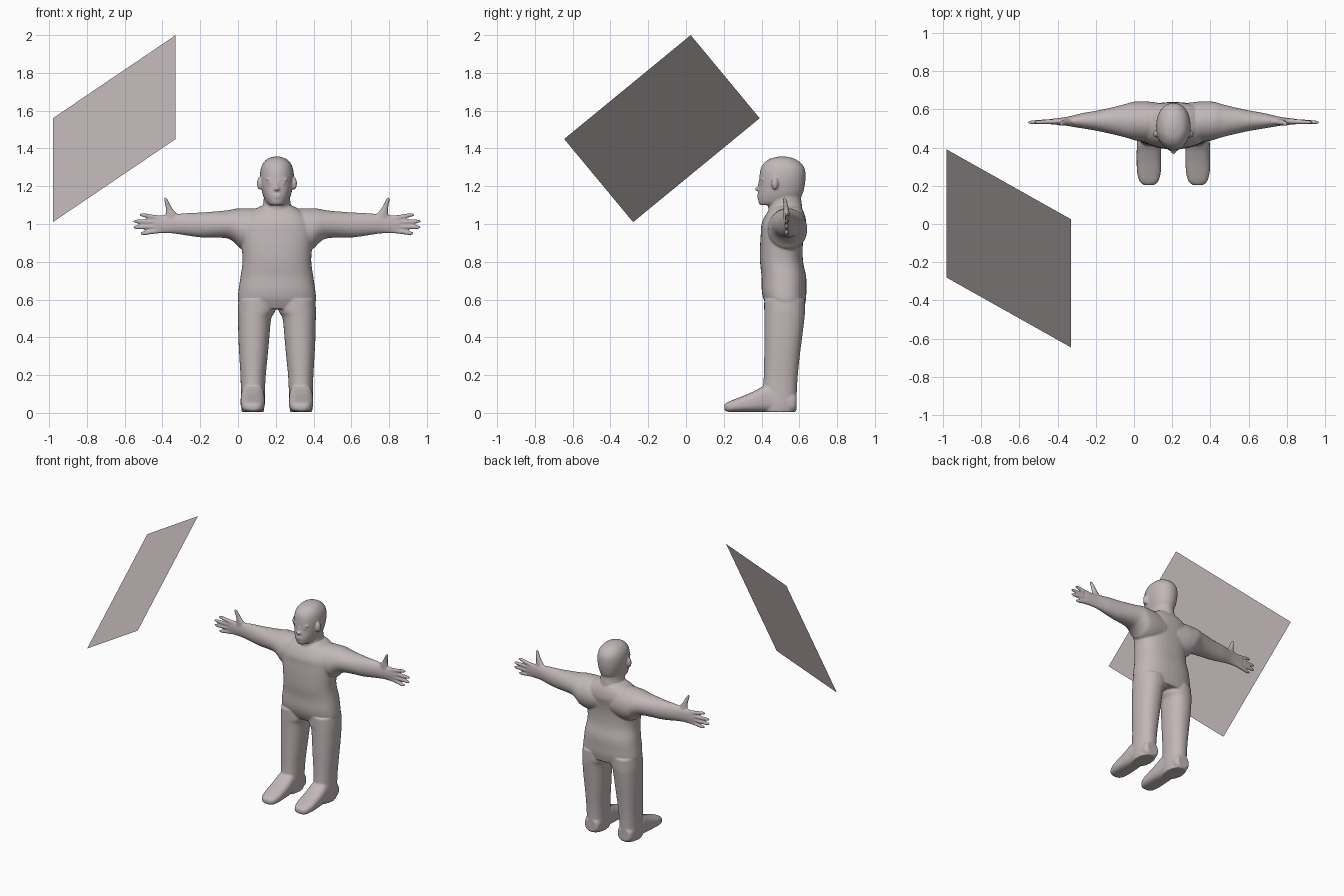
import bpy, bmesh, math
from mathutils import Matrix

skin = bpy.data.materials.new("warm grey")
skin.diffuse_color = (0.54, 0.475, 0.48, 1)
CENTRE_X = 0.206          # the figure stands right of the origin


def spline(p0, p1, p2, p3, t):
    return [0.5 * (2 * b + (c - a) * t + (2 * a - 5 * b + 4 * c - d) * t * t
                   + (3 * b - a - 3 * c + d) * t ** 3)
            for a, b, c, d in zip(p0, p1, p2, p3)]


def loft(bm, axis, rings, side=1, power=2.0, n=40, steps=5):
    """Closed tube; each ring is (position on axis, centre a, centre b, radius a, radius b)."""
    fine = []
    last = len(rings) - 1
    for i in range(last):
        p = [rings[max(i - 1, 0)], rings[i], rings[i + 1], rings[min(i + 2, last)]]
        fine += [spline(*p, k / steps) for k in range(steps)]
    fine.append(rings[-1])
    loops = []
    for t, a, b, ra, rb in fine:
        loop = []
        for k in range(n):
            c, s = math.cos(2 * math.pi * k / n), math.sin(2 * math.pi * k / n)
            u = a + ra * math.copysign(abs(c) ** (2 / power), c)
            v = b + rb * math.copysign(abs(s) ** (2 / power), s)
            x, y, z = {'x': (t, u, v), 'y': (u, t, v), 'z': (u, v, t)}[axis]
            loop.append(bm.verts.new((x * side, y, z)))
        loops.append(loop)
    for l0, l1 in zip(loops, loops[1:]):
        for k in range(n):
            j = (k + 1) % n
            bm.faces.new((l0[k], l0[j], l1[j], l1[k]))
    bm.faces.new(loops[0])
    bm.faces.new(loops[-1])


def blob(bm, centre, radii):
    m = Matrix.Translation(centre) @ Matrix.Diagonal((*radii, 1))
    bmesh.ops.create_uvsphere(bm, u_segments=24, v_segments=16, radius=1, matrix=m)


bm = bmesh.new()

# torso
loft(bm, 'z', [(.55, 0, .53, .195, .095), (.60, 0, .523, .207, .112), (.65, 0, .519, .203, .118),
               (.72, 0, .518, .193, .118), (.80, 0, .506, .182, .114), (.88, 0, .505, .187, .113),
               (.95, 0, .511, .195, .115), (1.0, 0, .518, .19, .118), (1.045, 0, .525, .165, .105),
               (1.08, 0, .53, .115, .085), (1.095, 0, .53, .085, .07)], power=2.4)
# neck
loft(bm, 'z', [(1.03, 0, .525, .09, .09), (1.09, 0, .525, .076, .09),
               (1.13, 0, .52, .070, .09), (1.18, 0, .52, .068, .09)])
# head
loft(bm, 'z', [(1.10, 0, .435, .035, .042), (1.115, 0, .482, .056, .098), (1.15, 0, .497, .073, .116),
               (1.20, 0, .507, .085, .121), (1.25, 0, .511, .090, .122), (1.29, 0, .512, .086, .117),
               (1.32, 0, .511, .074, .10), (1.345, 0, .51, .05, .066), (1.357, 0, .51, .015, .02)],
     power=2.15)
# nose and lips
blob(bm, (0, .386, 1.185), (.017, .021, .012))
blob(bm, (0, .393, 1.205), (.009, .013, .030))
blob(bm, (0, .388, 1.153), (.022, .012, .006))
blob(bm, (0, .388, 1.141), (.020, .012, .006))

for s in (1, -1):
    # eye, brow and ear
    blob(bm, (s * .033, .401, 1.219), (.014, .010, .007))
    blob(bm, (s * .035, .404, 1.236), (.024, .011, .006))
    blob(bm, (s * .092, .470, 1.215), (.014, .018, .034))
    # arm and palm
    loft(bm, 'x', [(.05, .53, .97, .10, .10), (.13, .535, .97, .105, .113), (.19, .538, .975, .103, .107),
                   (.22, .54, .989, .097, .092), (.26, .54, .998, .085, .075), (.33, .54, .997, .068, .069),
                   (.40, .54, .995, .053, .066), (.47, .54, .998, .041, .060), (.52, .538, 1.0, .031, .054),
                   (.56, .537, 1.0, .023, .050), (.61, .536, .998, .017, .048), (.65, .535, .998, .013, .044)], s)
    # thumb
    loft(bm, 'z', [(1.02, .553, .534, .038, .018), (1.055, .560, .532, .030, .016),
                   (1.08, .570, .530, .019, .014), (1.11, .581, .526, .013, .012),
                   (1.13, .588, .522, .010, .010), (1.141, .591, .520, .004, .004)], s, n=16)
    # four fingers
    for root, tip, reach in ((1.031, 1.048, .728), (1.010, 1.014, .760),
                             (.987, .983, .760), (.965, .951, .724)):
        mid = (root + tip) / 2
        loft(bm, 'x', [(.61, .536, root, .013, .013), ((.61 + reach) / 2, .534, mid, .012, .0125),
                       (reach - .02, .532, tip, .010, .011), (reach, .531, tip, .005, .005)], s, n=16)
    # leg
    loft(bm, 'z', [(.005, .128, .495, .058, .085), (.05, .128, .495, .063, .090), (.12, .127, .497, .064, .090),
                   (.20, .126, .502, .067, .090), (.30, .124, .508, .075, .094), (.40, .122, .515, .082, .100),
                   (.50, .118, .521, .088, .106), (.54, .108, .522, .099, .108),
                   (.60, .105, .522, .098, .108)], s, power=2.2)
    # foot
    loft(bm, 'y', [(.203, .128, .030, .025, .014), (.222, .128, .032, .048, .026), (.27, .128, .041, .062, .036),
                   (.33, .128, .053, .064, .048), (.38, .128, .065, .064, .060), (.43, .128, .077, .062, .072),
                   (.50, .128, .065, .060, .060), (.565, .128, .055, .055, .050),
                   (.585, .128, .055, .040, .040)], s, power=2.8)

bmesh.ops.recalc_face_normals(bm, faces=bm.faces[:])
mesh = bpy.data.meshes.new("figure")
bm.to_mesh(mesh)
bm.free()
mesh.materials.append(skin)
figure = bpy.data.objects.new("figure", mesh)
figure.location.x = CENTRE_X
bpy.context.collection.objects.link(figure)

# fuse all parts into one smooth skin
fuse = figure.modifiers.new("fuse", 'REMESH')
fuse.mode = 'VOXEL'
fuse.voxel_size = 0.005
fuse.use_smooth_shade = True
relax = figure.modifiers.new("relax", 'SMOOTH')
relax.factor = 0.5
relax.iterations = 8

# tilted square panel facing the figure
panel_mesh = bpy.data.meshes.new("panel")
panel_mesh.from_pydata([(-.33, .025, 2.0), (-.98, .39, 1.56), (-.98, -.28, 1.01), (-.33, -.645, 1.45)],
                       [], [(3, 2, 1, 0)])
panel_mesh.materials.append(skin)
panel = bpy.data.objects.new("panel", panel_mesh)
bpy.context.collection.objects.link(panel)
